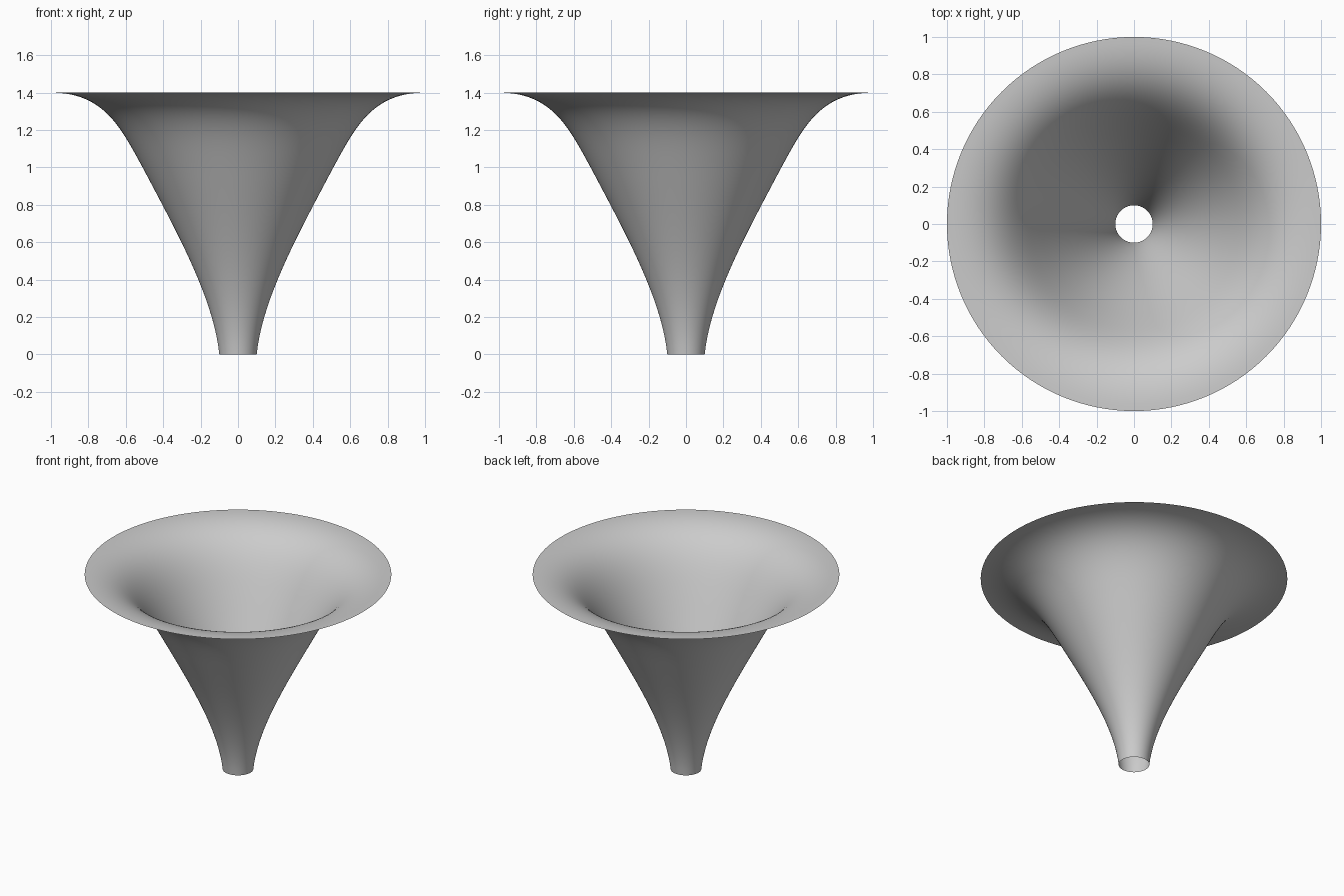
import bpy
import bmesh
import math
from mathutils import Vector
from mathutils.geometry import interpolate_bezier

cube = bpy.data.objects.get("Cube")
if cube:
    bpy.data.objects.remove(cube, do_unlink=True)


def make_material(name, color):
    mat = bpy.data.materials.new(name)
    mat.use_nodes = True
    mat.diffuse_color = color
    mat.node_tree.nodes["Principled BSDF"].inputs["Base Color"].default_value = color
    return mat


def bezier(points, steps):
    return interpolate_bezier(*[Vector((r, 0, z)) for r, z in points], steps)


# Flared profile: slim throat, then a rim that levels out
throat = bezier([(0.1, 0), (0.13, 0.3), (0.325, 0.65), (0.51, 1.0)], 20)
rim = bezier([(0.51, 1.0), (0.63, 1.22), (0.72, 1.4), (1.0, 1.4)], 24)
profile = throat + rim[1:]

# Open single-walled horn, spun around the vertical axis
bm = bmesh.new()
verts = [bm.verts.new(p) for p in profile]
edges = [bm.edges.new(pair) for pair in zip(verts, verts[1:])]
bmesh.ops.spin(bm, geom=verts + edges, cent=(0, 0, 0), axis=(0, 0, 1),
               angle=math.tau, steps=128, use_merge=True)
bmesh.ops.remove_doubles(bm, verts=bm.verts, dist=0.0001)
bmesh.ops.recalc_face_normals(bm, faces=bm.faces)
for face in bm.faces:
    face.smooth = True

mesh = bpy.data.meshes.new("horn_funnel")
bm.to_mesh(mesh)
bm.free()
mesh.materials.append(make_material("light_grey", (0.6, 0.6, 0.6, 1)))
horn = bpy.data.objects.new("horn_funnel", mesh)
bpy.context.collection.objects.link(horn)
